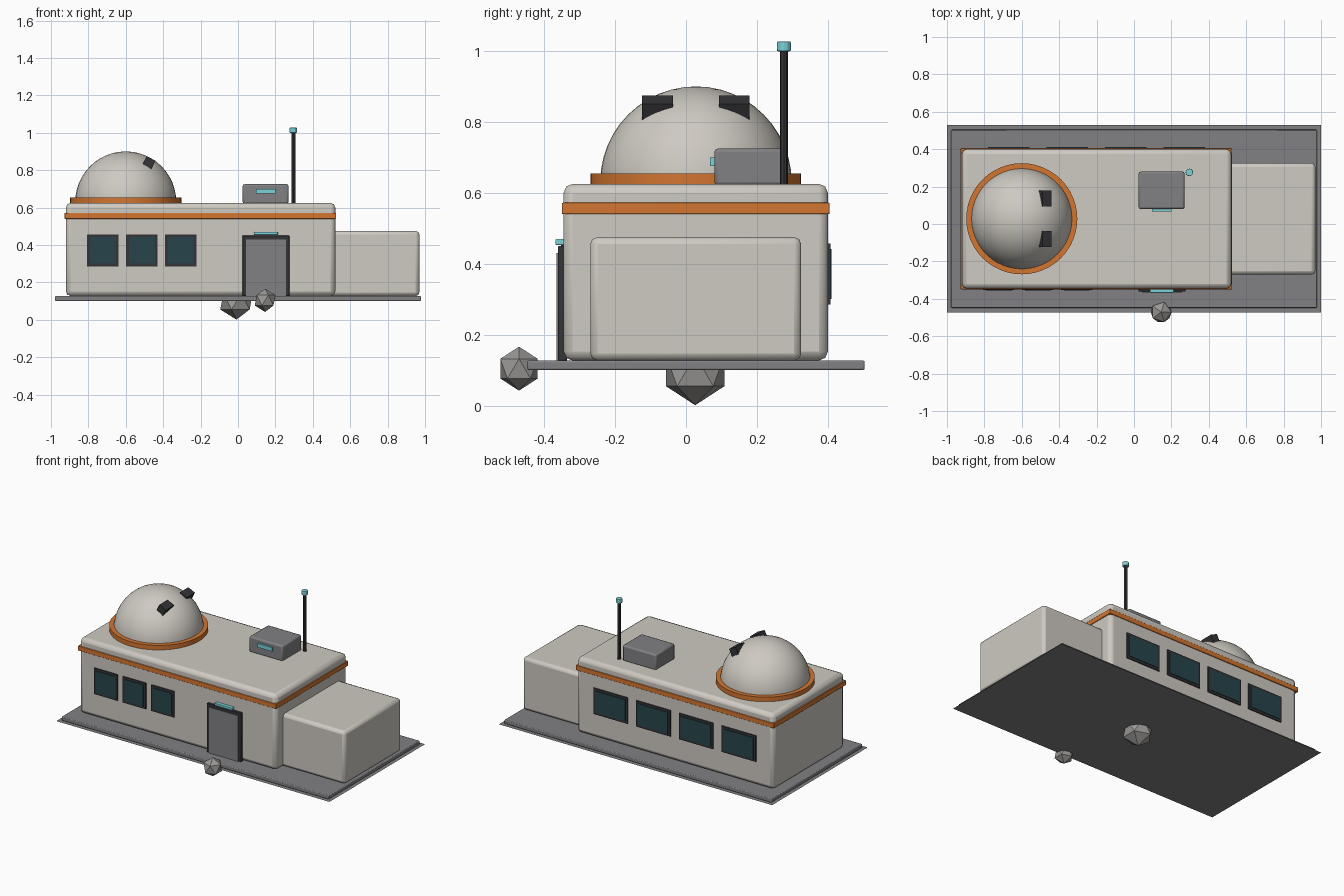
import bpy, math

if "Cube" in bpy.data.objects:
    bpy.data.objects.remove(bpy.data.objects["Cube"])

def material(name, rgb):
    m = bpy.data.materials.new(name)
    m.diffuse_color = (*rgb, 1)
    m.use_nodes = True
    m.node_tree.nodes["Principled BSDF"].inputs["Base Color"].default_value = m.diffuse_color
    return m

HULL = material("hull", (0.62, 0.59, 0.54))
ORANGE = material("orange", (0.65, 0.18, 0.03))
GREY = material("grey", (0.22, 0.22, 0.23))
DARK = material("dark", (0.035, 0.035, 0.04))
GLASS = material("glass", (0.02, 0.06, 0.07))
CYAN = material("cyan", (0.2, 0.65, 0.7))
ROCK = material("rock", (0.33, 0.32, 0.31))

def finish(name, mat, bevel=0, smooth=False):
    ob = bpy.context.object
    ob.name = name
    ob.data.materials.append(mat)
    bpy.ops.object.transform_apply(location=False, rotation=False, scale=True)
    if bevel:
        b = ob.modifiers.new("bevel", 'BEVEL')
        b.width, b.segments = bevel, 2
    if smooth:
        bpy.ops.object.shade_smooth_by_angle(angle=math.radians(35))
    return ob

def box(name, x, y, z, mat, bevel=0):
    """Box from (min, max) ranges on each axis."""
    r = (x, y, z)
    bpy.ops.mesh.primitive_cube_add(size=1, location=[(a + b) / 2 for a, b in r])
    bpy.context.object.scale = [b - a for a, b in r]
    return finish(name, mat, bevel, bevel > 0)

def cylinder(name, x, y, z, radius, sides, mat, bevel=0):
    bpy.ops.mesh.primitive_cylinder_add(vertices=sides, radius=radius, depth=z[1] - z[0],
                                        location=(x, y, (z[0] + z[1]) / 2))
    return finish(name, mat, bevel, sides > 16)

def window(name, x, width, wall_y, out):
    """Dark frame with a glass pane; out is -1 for front, 1 for back."""
    def span(depth):
        return sorted((wall_y - out * 0.01, wall_y + out * depth))
    h = width / 2
    box(name + "_frame", (x - h, x + h), span(0.007), (0.285, 0.457), DARK)
    h -= 0.015
    box(name + "_glass", (x - h, x + h), span(0.011), (0.30, 0.442), GLASS)

CY = 0.028

# Ground sheet and foundation slab
bpy.ops.mesh.primitive_plane_add(size=1, location=(0, CY, 0.1))
bpy.context.object.scale = (2, 1, 1)
finish("ground_sheet", GREY)
box("foundation", (-0.978, 0.978), (-0.448, 0.504), (0.1, 0.127), GREY, 0.005)

# Main hall, side annex and trim band
box("main_hall", (-0.92, 0.52), (-0.345, 0.4), (0.127, 0.625), HULL, 0.025)
box("annex", (0.47, 0.97), (-0.27, 0.325), (0.127, 0.475), HULL, 0.02)
box("trim_band", (-0.927, 0.525), (-0.35, 0.405), (0.54, 0.572), ORANGE, 0.003)

# Dome: upper half of a sphere, with its collar
DX = -0.60
bpy.ops.mesh.primitive_uv_sphere_add(segments=48, ring_count=24, radius=0.27,
                                     location=(DX, CY, 0.63))
bpy.ops.object.mode_set(mode='EDIT')
bpy.ops.mesh.select_all(action='SELECT')
bpy.ops.mesh.bisect(plane_co=(DX, CY, 0.6299), plane_no=(0, 0, 1), clear_inner=True)
bpy.ops.object.mode_set(mode='OBJECT')
finish("dome", HULL, smooth=True)
cylinder("dome_collar", DX, CY, (0.62, 0.655), 0.297, 48, ORANGE)

# Tilted vents on the dome
for side, label in ((-1, "front"), (1, "back")):
    bpy.ops.mesh.primitive_cube_add(size=1, location=(-0.477, CY + side * 0.108, 0.838),
                                    rotation=(0, math.radians(26), 0))
    bpy.context.object.scale = (0.053, 0.087, 0.054)
    finish("dome_vent_" + label, DARK)

# Windows
for i in range(3):
    window(f"front_window_{i + 1}", -0.722 + i * 0.208, 0.168, -0.345, -1)
for i in range(4):
    window(f"back_window_{i + 1}", -0.67 + i * 0.313, 0.25, 0.4, 1)

# Door and lamp
box("door_frame", (0.024, 0.275), (-0.361, -0.335), (0.127, 0.45), DARK, 0.003)
box("door_panel", (0.043, 0.256), (-0.365, -0.335), (0.127, 0.43), GREY)
box("door_lamp", (0.085, 0.214), (-0.368, -0.335), (0.453, 0.47), CYAN, 0.003)

# Roof unit with display
box("roof_unit", (0.025, 0.27), (0.08, 0.28), (0.62, 0.725), GREY, 0.01)
box("roof_unit_display", (0.095, 0.2), (0.068, 0.09), (0.675, 0.7), CYAN)

# Antenna
cylinder("antenna_mast", 0.296, 0.276, (0.62, 1.005), 0.011, 8, DARK)
cylinder("antenna_light", 0.296, 0.276, (0.999, 1.027), 0.02, 12, CYAN, 0.004)

# Rocks
for name, loc, r in (("front_rock", (0.145, -0.471, 0.104), 0.062),
                     ("under_rock", (-0.008, 0.026, 0.098), 0.097)):
    bpy.ops.mesh.primitive_ico_sphere_add(subdivisions=1, radius=r, location=loc)
    finish(name, ROCK)
